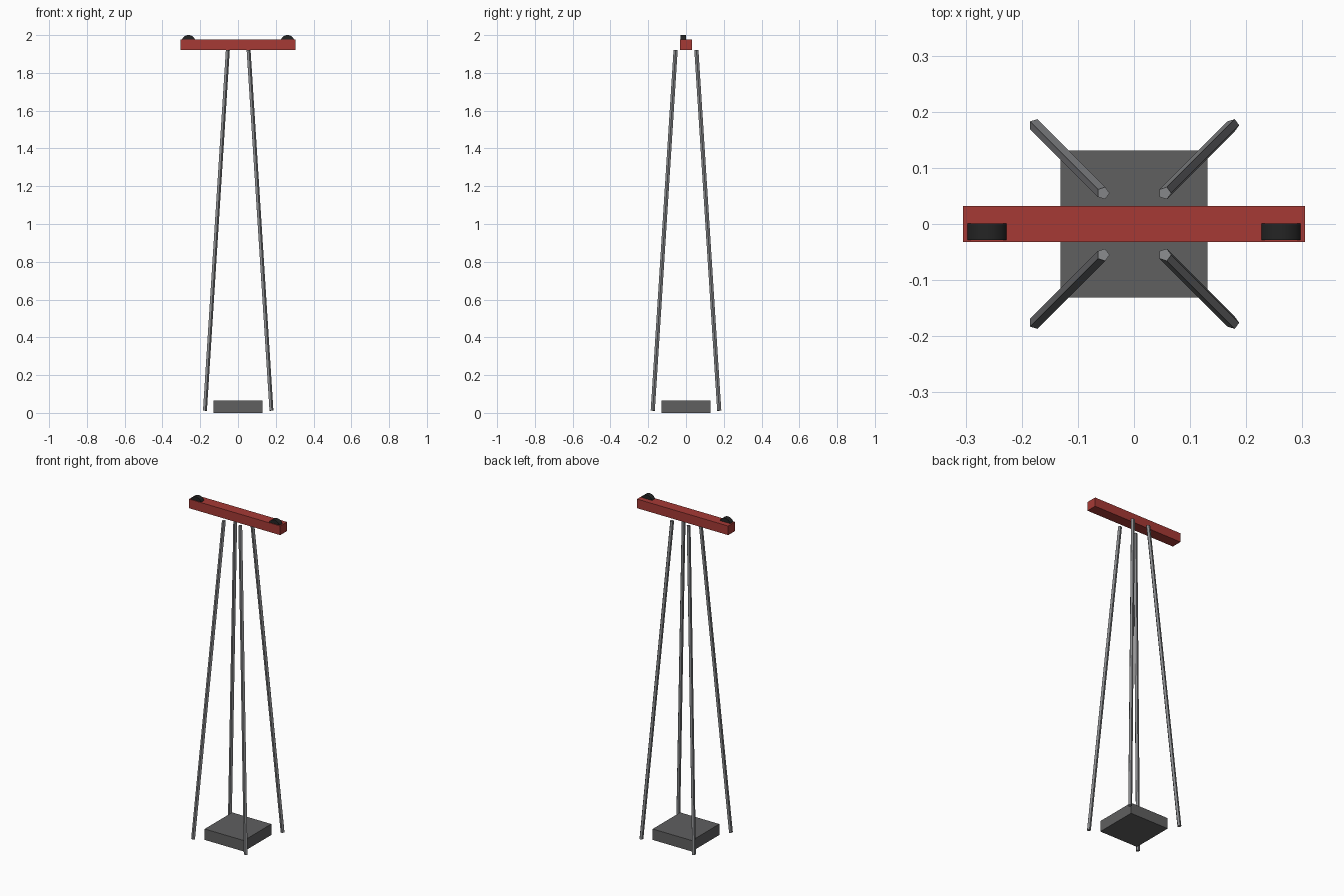
import bpy
from mathutils import Vector

cube = bpy.data.objects.get("Cube")
if cube:
    bpy.data.objects.remove(cube, do_unlink=True)


def material(name, rgb):
    m = bpy.data.materials.new(name)
    m.use_nodes = True
    m.diffuse_color = (*rgb, 1)
    bsdf = next(n for n in m.node_tree.nodes if n.type == 'BSDF_PRINCIPLED')
    bsdf.inputs["Base Color"].default_value = (*rgb, 1)
    return m


red = material("red paint", (0.38, 0.042, 0.036))
dark_grey = material("dark grey", (0.115, 0.115, 0.117))
steel = material("steel grey", (0.25, 0.255, 0.265))
black = material("black rubber", (0.018, 0.018, 0.018))


def box(name, size, centre, mat):
    bpy.ops.mesh.primitive_cube_add(size=1, location=centre)
    ob = bpy.context.object
    ob.name = name
    ob.scale = size
    bpy.ops.object.transform_apply(location=False, rotation=False, scale=True)
    ob.data.materials.append(mat)


def rod(name, start, end, radius, sides, mat):
    """Cylinder between two points, first corner turned towards +x."""
    start, end = Vector(start), Vector(end)
    axis = end - start
    bpy.ops.mesh.primitive_cylinder_add(vertices=sides, radius=radius,
                                        depth=axis.length, location=(start + end) / 2)
    ob = bpy.context.object
    ob.name = name
    # the primitive's first corner lies on +y
    turn = Vector((0, 1, 0)).rotation_difference(Vector((1, 0, 0)))
    ob.rotation_mode = 'QUATERNION'
    ob.rotation_quaternion = Vector((0, 0, 1)).rotation_difference(axis) @ turn
    ob.data.materials.append(mat)
    return ob


# Ground block and top beam
box("base_block", (0.262, 0.262, 0.066), (0, 0, 0.033), dark_grey)
box("top_beam", (0.61, 0.065, 0.055), (0, 0, 1.949), red)

# Four splayed five-sided legs
for sx, side in ((1, "left"), (-1, "right")):
    for sy, end in ((-1, "front"), (1, "back")):
        rod(f"{end}_{side}_leg", (sx * 0.176, sy * 0.176, 0.012),
            (sx * 0.055, sy * 0.055, 1.921), 0.0115, 5, steel)

    # Pulley wheel sunk into the beam end
    wheel = rod(f"{side}_pulley", (sx * 0.262, -0.0285, 1.962),
                (sx * 0.262, 0.0005, 1.962), 0.038, 32, black)
    bpy.ops.object.shade_smooth_by_angle()
